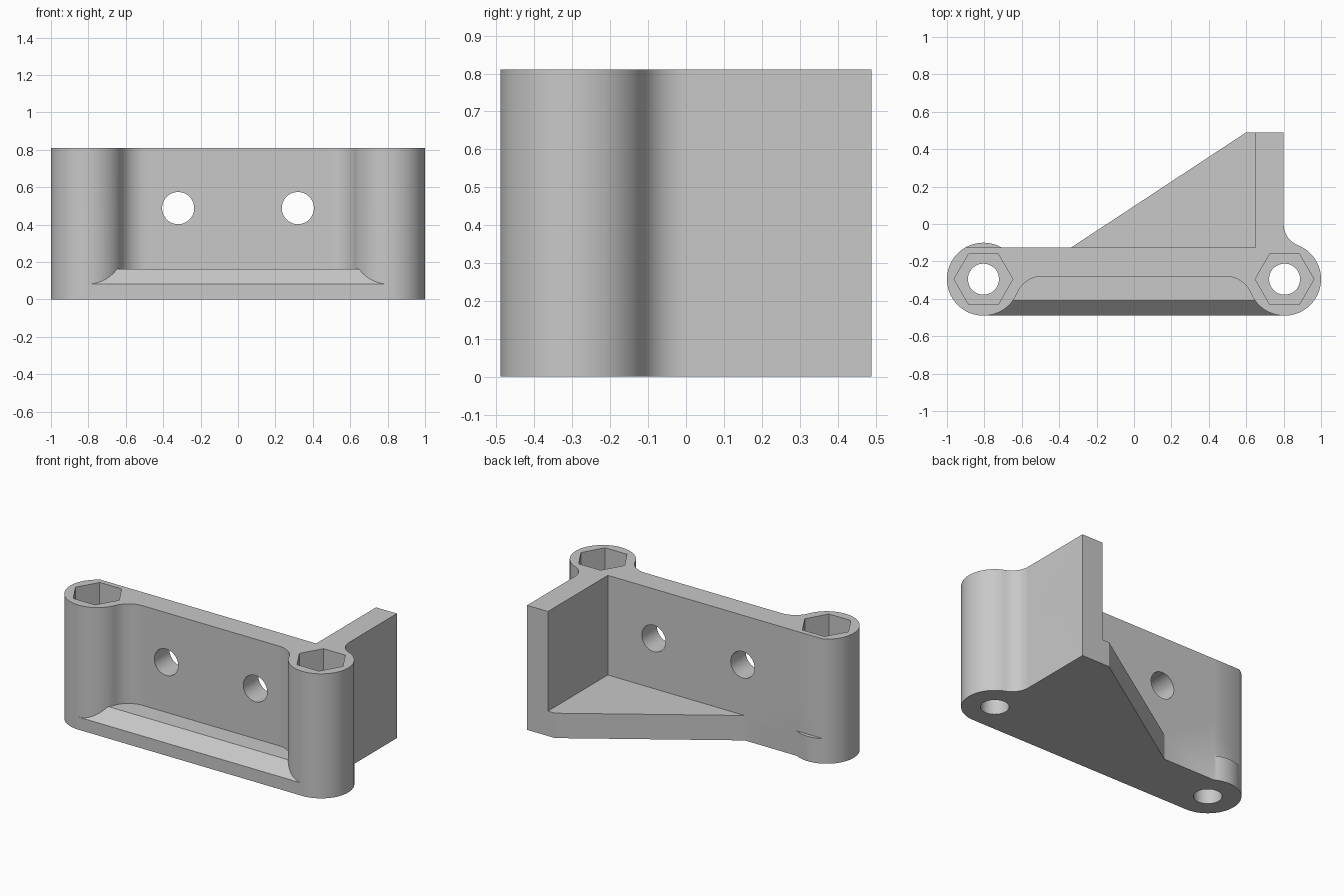
import bpy, bmesh
from math import pi, cos, sin, atan2, asin, hypot, radians
from mathutils import Matrix

cube = bpy.data.objects.get("Cube")
if cube:
    bpy.data.objects.remove(cube, do_unlink=True)

# Main dimensions
HEIGHT, FLOOR = 0.81, 0.162
POST_X, POST_Y, POST_R = 0.805, -0.295, 0.195
FRONT, BACK = -0.49, 0.49
WALL_FRONT, WALL_BACK = -0.28, -0.125
SIDE_IN, SIDE_OUT = 0.65, 0.80

grey = bpy.data.materials.new("plain grey")
grey.use_nodes = True
grey.diffuse_color = (0.58, 0.58, 0.58, 1)
grey.node_tree.nodes["Principled BSDF"].inputs["Base Color"].default_value = grey.diffuse_color


def arc(cx, cy, r, a0, a1, steps=24):
    angles = [a0 + (a1 - a0) * i / steps for i in range(steps + 1)]
    return [(cx + r * cos(a), cy + r * sin(a)) for a in angles]


def circle(r, sides):
    return arc(0, 0, r, 0, 2 * pi, sides)[:-1]


def prism(name, outline, z0, z1, matrix=Matrix(), bend=None):
    """Extrude an outline; bend can split and reshape the solid."""
    bm = bmesh.new()
    face = bm.faces.new([bm.verts.new((x, y, z0)) for x, y in outline])
    top = bmesh.ops.extrude_face_region(bm, geom=[face])["geom"]
    bmesh.ops.translate(bm, vec=(0, 0, z1 - z0),
                        verts=[g for g in top if isinstance(g, bmesh.types.BMVert)])
    if bend:
        bend(bm)
    bm.transform(matrix)
    bmesh.ops.recalc_face_normals(bm, faces=bm.faces)
    mesh = bpy.data.meshes.new(name)
    bm.to_mesh(mesh)
    bm.free()
    mesh.materials.append(grey)
    obj = bpy.data.objects.new(name, mesh)
    bpy.context.collection.objects.link(obj)
    return obj


# Footprint: two round posts, straight front, side wing and slanted back edge
blend_r = 0.1225
blend_x = SIDE_OUT + blend_r
join = atan2(-POST_Y, blend_x - POST_X)
footprint = arc(-POST_X, POST_Y, POST_R, asin((WALL_BACK - POST_Y) / POST_R), 1.5 * pi, 48)
footprint += arc(POST_X, POST_Y, POST_R, -pi / 2, join, 40)
footprint += arc(blend_x, 0, blend_r, join + pi, pi, 16)[1:]
footprint += [(SIDE_OUT, BACK), (0.6, BACK), (-0.335, WALL_BACK)]
bracket = prism("bracket", footprint, 0, HEIGHT)

# Front recess: filleted into the posts, with a sloped lip along the floor
fil_x, fil_r = 0.49, 0.146
fil_y = WALL_FRONT - fil_r
touch = atan2(POST_Y - fil_y, POST_X - fil_x)
half = [(POST_X, FRONT - 0.06)]
half += arc(POST_X, POST_Y, POST_R, 1.5 * pi, touch + pi, 20)
half += arc(fil_x, fil_y, fil_r, touch, pi / 2, 16)[1:]
recess = half + [(-x, y) for x, y in reversed(half)]


def slope_lip(bm):
    crease = -0.41
    bmesh.ops.bisect_plane(bm, geom=bm.verts[:] + bm.edges[:] + bm.faces[:],
                           plane_co=(0, crease, 0), plane_no=(0, 1, 0))
    for v in bm.verts:
        if v.co.z < HEIGHT / 2:
            v.co.z -= max(0, crease - v.co.y)


cutters = [prism("front_recess", recess, FLOOR, 1, bend=slope_lip)]

# Rear pocket above the triangular floor
cutters.append(prism("rear_pocket", [(-1.2, WALL_BACK), (SIDE_IN, WALL_BACK),
                                     (SIDE_IN, 0.7), (-1.2, 0.7)], FLOOR, 1))

# Bolt holes with hexagonal nut sockets, and holes through the main wall
for side in (-1, 1):
    post = Matrix.Translation((side * POST_X, POST_Y, 0))
    cutters.append(prism("bolt_hole", circle(0.083, 48), -0.1, 1, post))
    cutters.append(prism("nut_socket", circle(0.157, 6), HEIGHT - 0.4, 1, post))
    through_wall = Matrix.Translation((side * 0.32, -0.2, 0.488)) @ Matrix.Rotation(pi / 2, 4, "X")
    cutters.append(prism("wall_hole", circle(0.086, 48), -0.2, 0.2, through_wall))

# Hole through the side wing
through_wing = Matrix.Translation((0.72, 0.2, 0.485)) @ Matrix.Rotation(pi / 2, 4, "Y")
cutters.append(prism("wing_hole", circle(0.085, 48), -0.2, 0.2, through_wing))

# Cut everything out of the solid
bpy.ops.object.select_all(action="DESELECT")
bpy.context.view_layer.objects.active = bracket
bracket.select_set(True)
for cutter in cutters:
    cutter.hide_render = True
    mod = bracket.modifiers.new(cutter.name, "BOOLEAN")
    mod.operation, mod.solver, mod.object = "DIFFERENCE", "EXACT", cutter
    bpy.ops.object.modifier_apply(modifier=mod.name)
    bpy.data.objects.remove(cutter, do_unlink=True)

bpy.ops.object.shade_smooth_by_angle(angle=radians(30))
